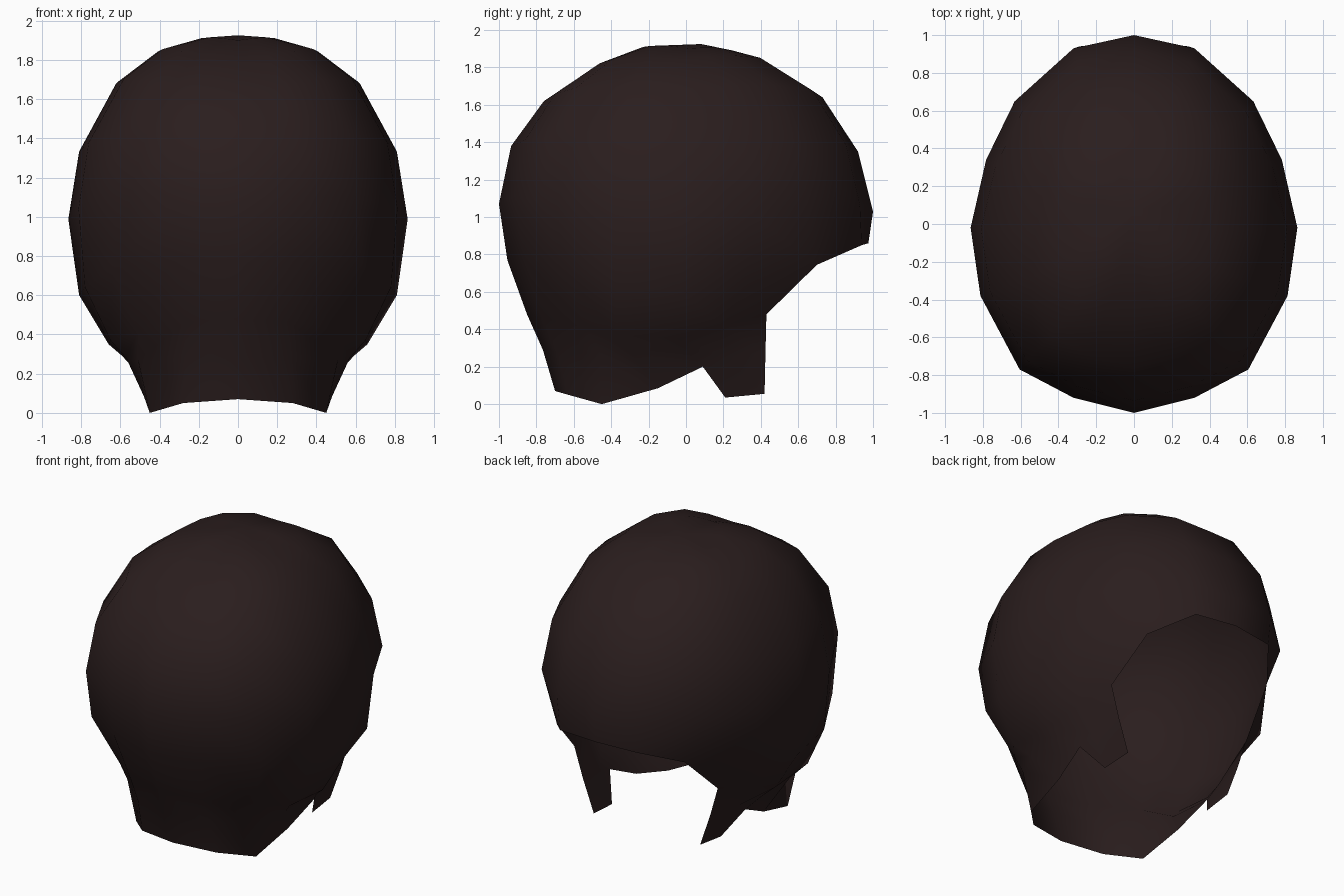
import bpy
import bmesh

default_cube = bpy.data.objects.get("Cube")
if default_cube:
    bpy.data.objects.remove(default_cube, do_unlink=True)


def make_material(name, colour):
    material = bpy.data.materials.new(name)
    material.use_nodes = True
    material.diffuse_color = colour
    shader = next(n for n in material.node_tree.nodes if n.type == "BSDF_PRINCIPLED")
    shader.inputs["Base Color"].default_value = colour
    shader.inputs["Roughness"].default_value = 0.8
    return material


# Unit outline of half the head, walked from the -y side round to the +y side
OUTLINE = [(0, -1), (.37, -.92), (.7, -.77), (.94, -.38), (1, -.02),
           (.905, .34), (.73, .65), (.37, .93), (0, 1)]


def tilted_ring(front, side, back):
    """Half ring through a front (y, z), a side (x, z) and a back (y, z) point."""
    centre = (front[0] + back[0]) / 2
    points = []
    for across, along in OUTLINE:
        end = front if along < 0 else back
        amount = abs(along)
        y = centre + (end[0] - centre) * amount
        z = side[1] + (end[1] - side[1]) * amount ** 2
        # Full, rounded diagonals
        z += .14 * side[0] * across * amount
        points.append((side[0] * across, y, z))
    return points


# Rounded crown, from the top down to the widest level
crown_rings = [
    tilted_ring((-.25, 1.9), (.2, 1.9), (.26, 1.88)),
    tilted_ring((-.5, 1.795), (.41, 1.84), (.43, 1.83)),
    tilted_ring((-.76, 1.62), (.62, 1.68), (.73, 1.64)),
    tilted_ring((-.935, 1.38), (.81, 1.33), (.92, 1.35)),
    tilted_ring((-1, 1.07), (.865, .985), (1, 1.03)),
]

# Hairline level, ending in the raised fringe
hairline = [(0, -.955, .77), (.33, -.86, .77), (.64, -.66, .74),
            (.78, -.37, .64), (.81, -.03, .6), (.74, .33, .65),
            (.48, .7, .745), (.29, .94, .85), (0, .975, .86)]

# Narrowing level above the nape and sideburns
narrowing = [(0, -.85, .48), (.27, -.77, .46), (.51, -.54, .41),
             (.65, -.38, .37), (.66, -.03, .35), (.6, .2, .42),
             (.54, .43, .48)]

# Neck level, where the hair turns straight down
neck = [(0, -.765, .29), (.27, -.69, .28), (.51, -.46, .27),
        (.57, -.3, .28), (.59, 0, .29), (.5, .21, .25),
        (.48, .425, .28)]

# Lower edge: nape, notch at the ear, sideburn tip
lower_edge = [(0, -.7, .07), (.28, -.63, .05), (.45, -.45, 0),
              (.48, -.15, .085), (.51, .09, .2), (.41, .21, .035),
              (.4, .42, .055)]


def build_hair_cap():
    bm = bmesh.new()
    rings = crown_rings + [hairline, narrowing, neck, lower_edge]
    rows = [[bm.verts.new(point) for point in ring] for ring in rings]
    pole = bm.verts.new((0, .08, 1.925))
    for a, b in zip(rows[0], rows[0][1:]):
        bm.faces.new((pole, a, b))
    for upper, lower in zip(rows, rows[1:]):
        for i in range(len(lower) - 1):
            bm.faces.new((upper[i], lower[i], lower[i + 1], upper[i + 1]))
    for face in bm.faces:
        face.smooth = True
    mesh = bpy.data.meshes.new("hair_cap")
    bm.to_mesh(mesh)
    bm.free()
    cap = bpy.data.objects.new("hair_cap", mesh)
    bpy.context.collection.objects.link(cap)
    mirror = cap.modifiers.new("mirror_halves", "MIRROR")
    mirror.use_clip = True
    return cap


hair_cap = build_hair_cap()
hair_cap.data.materials.append(make_material("dark_brown_hair", (.023, .0125, .0125, 1)))
